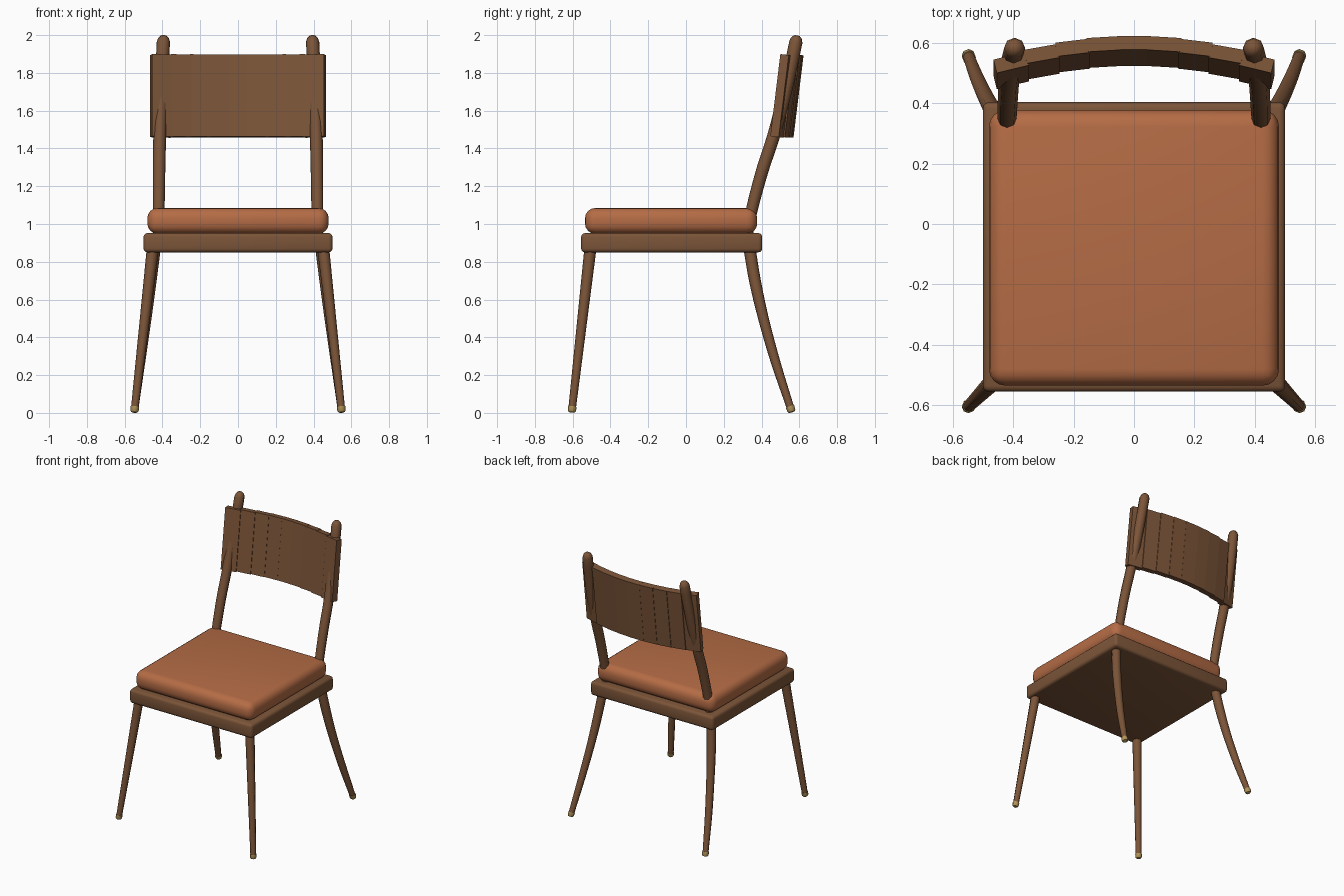
import bpy, bmesh, math
from mathutils import Vector, Matrix

if "Cube" in bpy.data.objects:
    bpy.data.objects.remove(bpy.data.objects["Cube"])


def material(name, rgb):
    m = bpy.data.materials.new(name)
    m.diffuse_color = (*rgb, 1)
    m.use_nodes = True
    m.node_tree.nodes["Principled BSDF"].inputs["Base Color"].default_value = m.diffuse_color
    return m


wood = material("wood", (0.20, 0.09, 0.04))
leather = material("leather", (0.46, 0.15, 0.06))
brass = material("brass", (0.45, 0.30, 0.10))


def finish(bm, name, mat):
    bmesh.ops.recalc_face_normals(bm, faces=bm.faces[:])
    me = bpy.data.meshes.new(name)
    bm.to_mesh(me)
    bm.free()
    ob = bpy.data.objects.new(name, me)
    bpy.context.collection.objects.link(ob)
    me.materials.append(mat)
    bpy.ops.object.select_all(action='DESELECT')
    bpy.context.view_layer.objects.active = ob
    ob.select_set(True)
    bpy.ops.object.shade_smooth_by_angle(angle=math.radians(46))
    return ob


def rounded_box(name, lo, hi, bevel, segments, mat):
    lo, hi = Vector(lo), Vector(hi)
    bm = bmesh.new()
    bmesh.ops.create_cube(bm, size=1, matrix=Matrix.Translation((lo + hi) / 2)
                          @ Matrix.Diagonal((*(hi - lo), 1)))
    bmesh.ops.bevel(bm, geom=bm.edges[:], offset=bevel, segments=segments,
                    profile=0.5, affect='EDGES')
    return finish(bm, name, mat)


def smooth_path(pts, steps=4):
    # Catmull-Rom through (x, y, z, radius) points
    p = [Vector(q) for q in pts]
    p = [2 * p[0] - p[1]] + p + [2 * p[-1] - p[-2]]
    out = []
    for a, b, c, d in zip(p, p[1:], p[2:], p[3:]):
        for k in range(steps):
            t = k / steps
            out.append(0.5 * (2 * b + (c - a) * t + (2 * a - 5 * b + 4 * c - d) * t * t
                              + (3 * b - a - 3 * c + d) * t ** 3))
    return out + [p[-2]]


def tube(name, path, mat, sides=8):
    bm = bmesh.new()
    rings = []
    for i, q in enumerate(path):
        t = (path[min(i + 1, len(path) - 1)] - path[max(i - 1, 0)]).to_3d().normalized()
        u = Vector((0, 1, 0)).cross(t).normalized()
        v = t.cross(u)
        ring = []
        for k in range(sides):
            a = 2 * math.pi * k / sides
            ring.append(bm.verts.new(q.to_3d() + q.w * (math.cos(a) * u + math.sin(a) * v)))
        rings.append(ring)
    for r0, r1 in zip(rings, rings[1:]):
        for k in range(sides):
            j = (k + 1) % sides
            bm.faces.new((r0[k], r0[j], r1[j], r1[k]))
    bm.faces.new(rings[0])
    bm.faces.new(rings[-1])
    return finish(bm, name, mat)


# Seat frame and cushion
rounded_box("seat_frame", (-0.5, -0.555, 0.85), (0.5, 0.403, 0.952), 0.02, 3, wood)
rounded_box("seat_cushion", (-0.48, -0.535, 0.948), (0.48, 0.377, 1.085), 0.055, 4, leather)

front_leg = [(0.450, -0.505, 0.88, 0.032), (0.546, -0.602, 0.03, 0.020)]
back_leg = [(0.440, 0.335, 0.88, 0.032), (0.462, 0.365, 0.70, 0.031), (0.486, 0.410, 0.50, 0.028),
            (0.516, 0.474, 0.27, 0.025), (0.546, 0.552, 0.03, 0.020)]
post = [(0.421, 0.325, 0.93, 0.028), (0.420, 0.345, 1.06, 0.031), (0.418, 0.403, 1.28, 0.033),
        (0.414, 0.468, 1.48, 0.034), (0.406, 0.532, 1.73, 0.035), (0.395, 0.582, 1.965, 0.035)]

for side, s in (("right", 1), ("left", -1)):
    def mirrored(pts):
        return [(s * x, y, z, r) for x, y, z, r in pts]

    # Legs with brass feet
    for label, pts in (("front", front_leg), ("back", back_leg)):
        path = smooth_path(mirrored(pts))
        tube(f"{label}_leg_{side}", path, wood)
        end = path[-1]
        d = (path[-1] - path[-2]).to_3d().normalized()
        foot = [Vector((*(end.to_3d() + d * o), r))
                for o, r in ((-0.004, 0.023), (0.019, 0.022), (0.027, 0.016))]
        tube(f"{label}_foot_{side}", foot, brass)

    # Back post with domed tip
    path = smooth_path(mirrored(post))
    end = path[-1]
    d = (path[-1] - path[-2]).to_3d().normalized()
    path += [Vector((*(end.to_3d() + d * o), r)) for o, r in ((0.020, 0.028), (0.033, 0.014))]
    tube(f"back_post_{side}", path, wood)

# Curved backrest of overlapping upright slats
R = 1.3
for i in range(-4, 5):
    x = i * 0.1015
    y = 0.573 - (R - math.sqrt(R * R - x * x))
    bm = bmesh.new()
    bmesh.ops.create_cube(
        bm, size=1,
        matrix=Matrix.Translation((x, y, 1.678))
        @ Matrix.Rotation(math.radians(-7), 4, 'X')
        @ Matrix.Rotation(-0.75 * math.asin(x / R), 4, 'Z')
        @ Matrix.Diagonal((0.110, 0.046, 0.438, 1)))
    finish(bm, f"backrest_slat_{i + 5}", wood)
